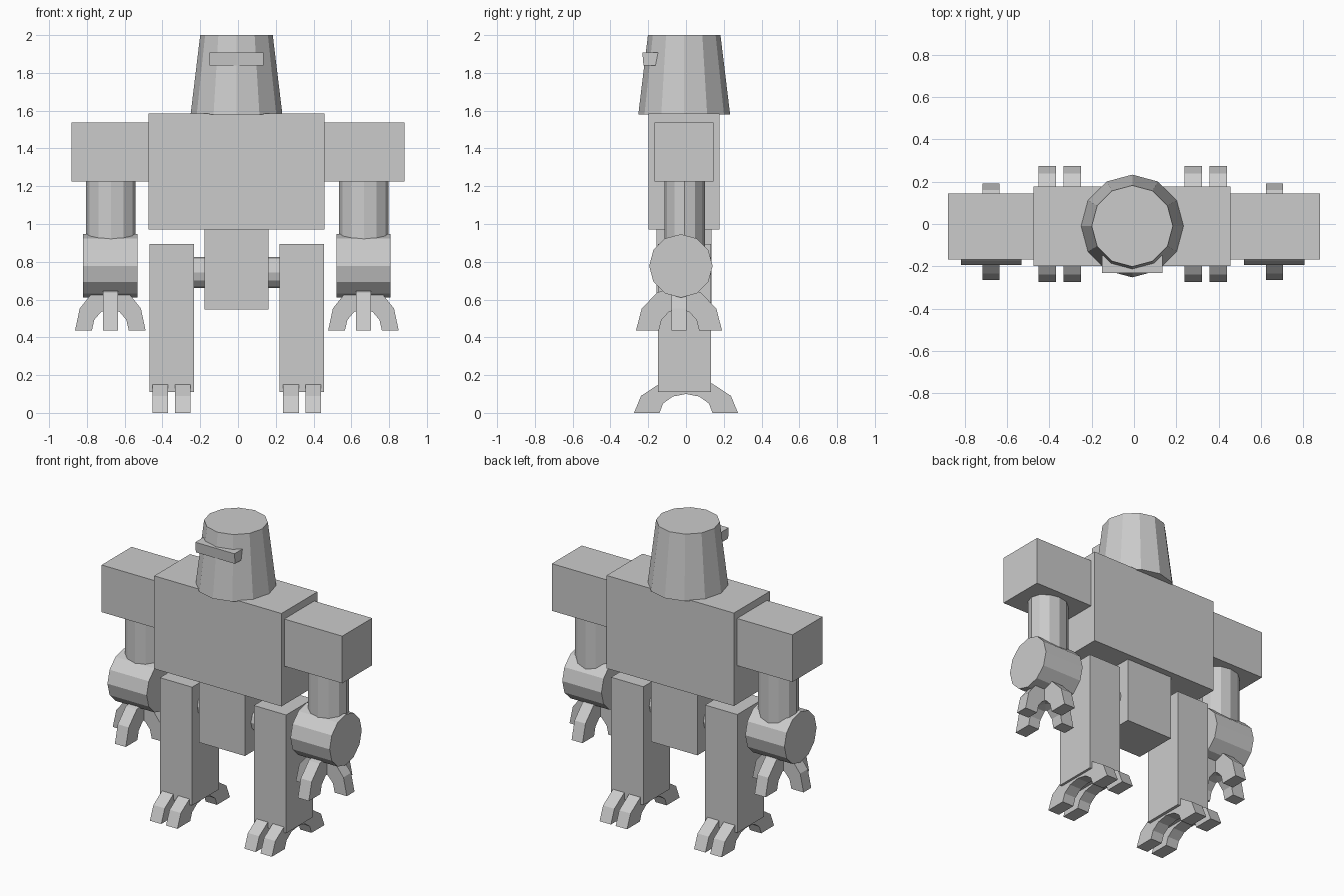
import bpy, bmesh, math
from mathutils import Matrix, Vector

if "Cube" in bpy.data.objects:
    bpy.data.objects.remove(bpy.data.objects["Cube"])

CX = -0.006    # centre line of the body
SIDES = 12


def finish(name, bm):
    bmesh.ops.recalc_face_normals(bm, faces=bm.faces[:])
    me = bpy.data.meshes.new(name)
    bm.to_mesh(me)
    bm.free()
    ob = bpy.data.objects.new(name, me)
    bpy.context.collection.objects.link(ob)
    return ob


def box(name, x, y, z):
    bm = bmesh.new()
    bmesh.ops.create_cube(bm, size=1)
    for v in bm.verts:
        v.co = Vector([(a + b) / 2 + c * (b - a) for (a, b), c in zip((x, y, z), v.co)])
    return finish(name, bm)


def cylinder(name, centre, length, r1, r2, axis='Z', squash=1.0):
    bm = bmesh.new()
    bmesh.ops.create_cone(bm, cap_ends=True, segments=SIDES, radius1=r1, radius2=r2, depth=length)
    m = Matrix.Diagonal((1, squash, 1, 1))
    if axis == 'X':
        m = Matrix.Rotation(math.pi / 2, 4, 'Y') @ m
    bm.transform(Matrix.Translation(centre) @ m)
    return finish(name, bm)


def arch(name, centre, outer, inner, width, along):
    """Half-ring claw standing on its two tips, spanning axis 'along'."""
    steps = [math.pi * i / (SIDES // 2) for i in range(SIDES // 2 + 1)]
    rings = [[(r[0] * math.cos(a), r[1] * math.sin(a)) for a in steps] for r in (outer, inner)]
    bm = bmesh.new()

    def place(u, w, z):
        return bm.verts.new(Vector(centre) + Vector((u, w, z) if along == 'X' else (w, u, z)))

    loops = []
    for (ou, oz), (iu, iz) in zip(*rings):
        h = width / 2
        loops.append([place(ou, -h, oz), place(ou, h, oz), place(iu, h, iz), place(iu, -h, iz)])
    for a, b in zip(loops, loops[1:]):
        for k in range(4):
            bm.faces.new((a[k], a[(k + 1) % 4], b[(k + 1) % 4], b[k]))
    bm.faces.new(loops[0])
    bm.faces.new(loops[-1])
    return finish(name, bm)


# Body
box("torso", (-0.475, 0.457), (-0.198, 0.178), (0.97, 1.585))
box("pelvis", (-0.177, 0.161), (-0.157, 0.134), (0.547, 1.0))
cylinder("hip_axle", (CX, -0.012, 0.743), 0.5, 0.083, 0.083, 'X')

# Head and slightly slanted visor
cylinder("head", (-0.008, -0.0095, 1.79), 0.42, 0.243, 0.192)
visor = box("visor", (-0.151, 0.136), (-0.231, -0.148), (1.838, 1.907))
for v in visor.data.vertices:
    if v.co.z < 1.87:
        v.co.y += 0.006 if v.co.y < -0.2 else -0.014

for s, side in ((-1, "left"), (1, "right")):
    # Arm
    ax = CX + s * 0.67
    box(side + "_shoulder", sorted((s * 0.44, s * 0.881)), (-0.168, 0.145), (1.225, 1.537))
    cylinder(side + "_upper_arm", (ax + 0.003, -0.007, 1.06), 0.36, 0.131, 0.131, squash=0.82)
    cylinder(side + "_forearm", (ax, -0.027, 0.778), 0.287, 0.168, 0.168, 'X')
    # Hand: two crossed claws
    arch(side + "_hand_claw_wide", (ax, -0.037, 0.435), (0.187, 0.235), (0.098, 0.115), 0.08, 'X')
    arch(side + "_hand_claw_deep", (ax, -0.037, 0.435), (0.228, 0.235), (0.107, 0.115), 0.08, 'Y')
    # Leg
    lx = CX + s * 0.344
    box(side + "_leg", (lx - 0.118, lx + 0.118), (-0.148, 0.132), (0.111, 0.894))
    # Foot: two parallel claws
    for d, part in ((0.287, "inner"), (0.405, "outer")):
        arch(side + "_foot_claw_" + part, (CX + s * d, 0, 0), (0.275, 0.18), (0.14, 0.1), 0.083, 'Y')
